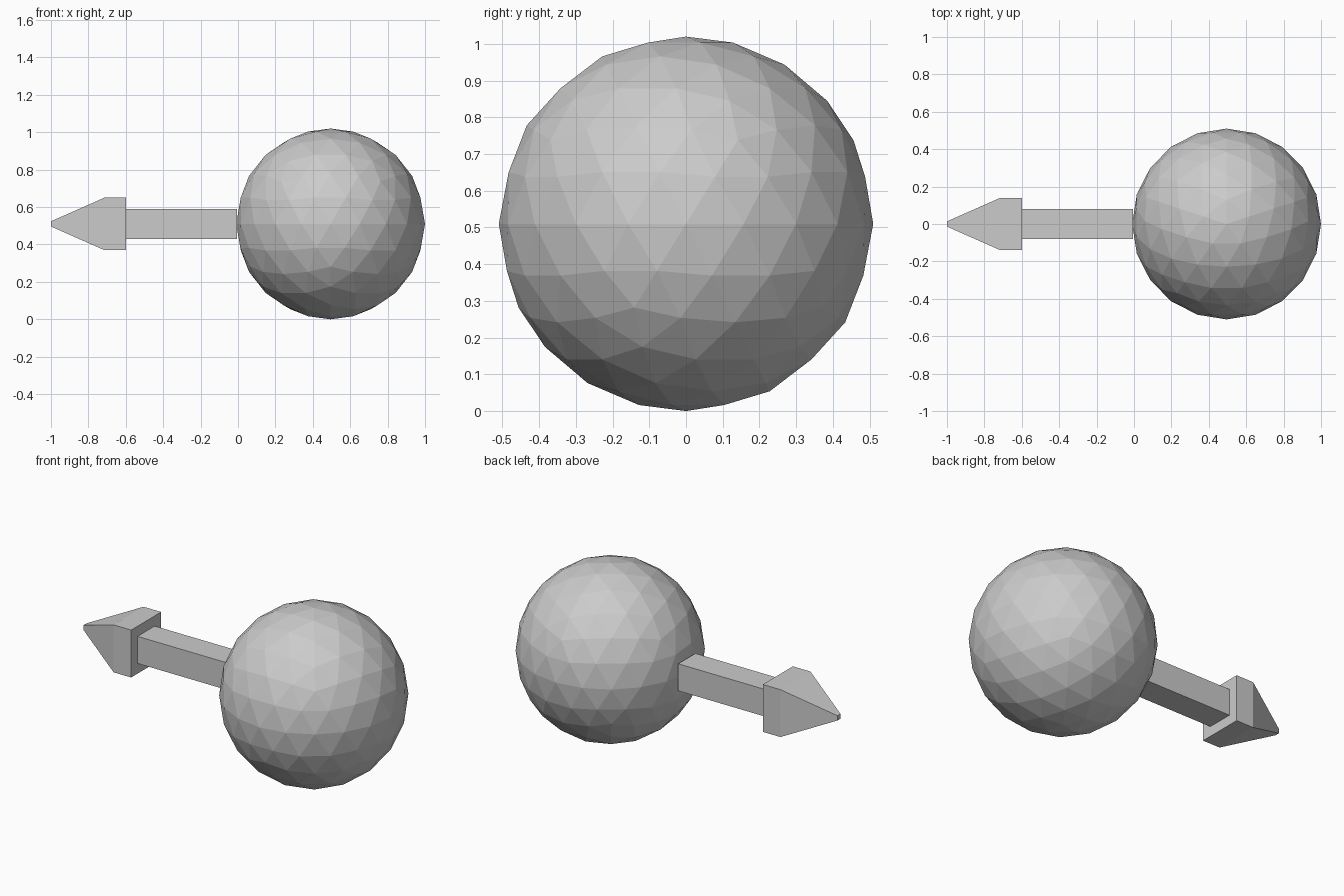
import bpy
import bmesh
import math
from mathutils import Matrix

if "Cube" in bpy.data.objects:
    bpy.data.objects.remove(bpy.data.objects["Cube"], do_unlink=True)

MID_Z = 0.51

grey = bpy.data.materials.new("plain_grey")
grey.use_nodes = True
colour = (0.6, 0.6, 0.6, 1)
grey.diffuse_color = colour
grey.node_tree.nodes["Principled BSDF"].inputs["Base Color"].default_value = colour


def finish(name, bm):
    """Turn a bmesh into a flat shaded grey object."""
    bmesh.ops.recalc_face_normals(bm, faces=bm.faces)
    mesh = bpy.data.meshes.new(name)
    bm.to_mesh(mesh)
    bm.free()
    mesh.materials.append(grey)
    obj = bpy.data.objects.new(name, mesh)
    bpy.context.collection.objects.link(obj)
    return obj


def square_loft(name, sections):
    """Join square sections, given as (x, half width), along the x axis."""
    bm = bmesh.new()
    corners = [(-1, -1), (1, -1), (1, 1), (-1, 1)]
    rings = [[bm.verts.new((x, h * y, MID_Z + h * z)) for y, z in corners]
             for x, h in sections]
    for a, b in zip(rings, rings[1:]):
        for i in range(4):
            j = (i + 1) % 4
            bm.faces.new((a[i], a[j], b[j], b[i]))
    bm.faces.new(rings[0])
    bm.faces.new(rings[-1])
    return finish(name, bm)


# Faceted ball
bm = bmesh.new()
bmesh.ops.create_icosphere(bm, subdivisions=3, radius=0.51,
                           matrix=Matrix.Rotation(math.pi / 2, 4, "Z"))
bmesh.ops.scale(bm, vec=(0.99, 1, 1), verts=bm.verts)
bmesh.ops.translate(bm, vec=(0.495, 0, MID_Z), verts=bm.verts)
finish("ball", bm)

# Square shaft and blunt pointed head
square_loft("shaft", [(-0.005, 0.08), (-0.6, 0.08)])
square_loft("arrow_head", [(-0.6, 0.14), (-0.715, 0.14), (-1.0, 0.014)])
